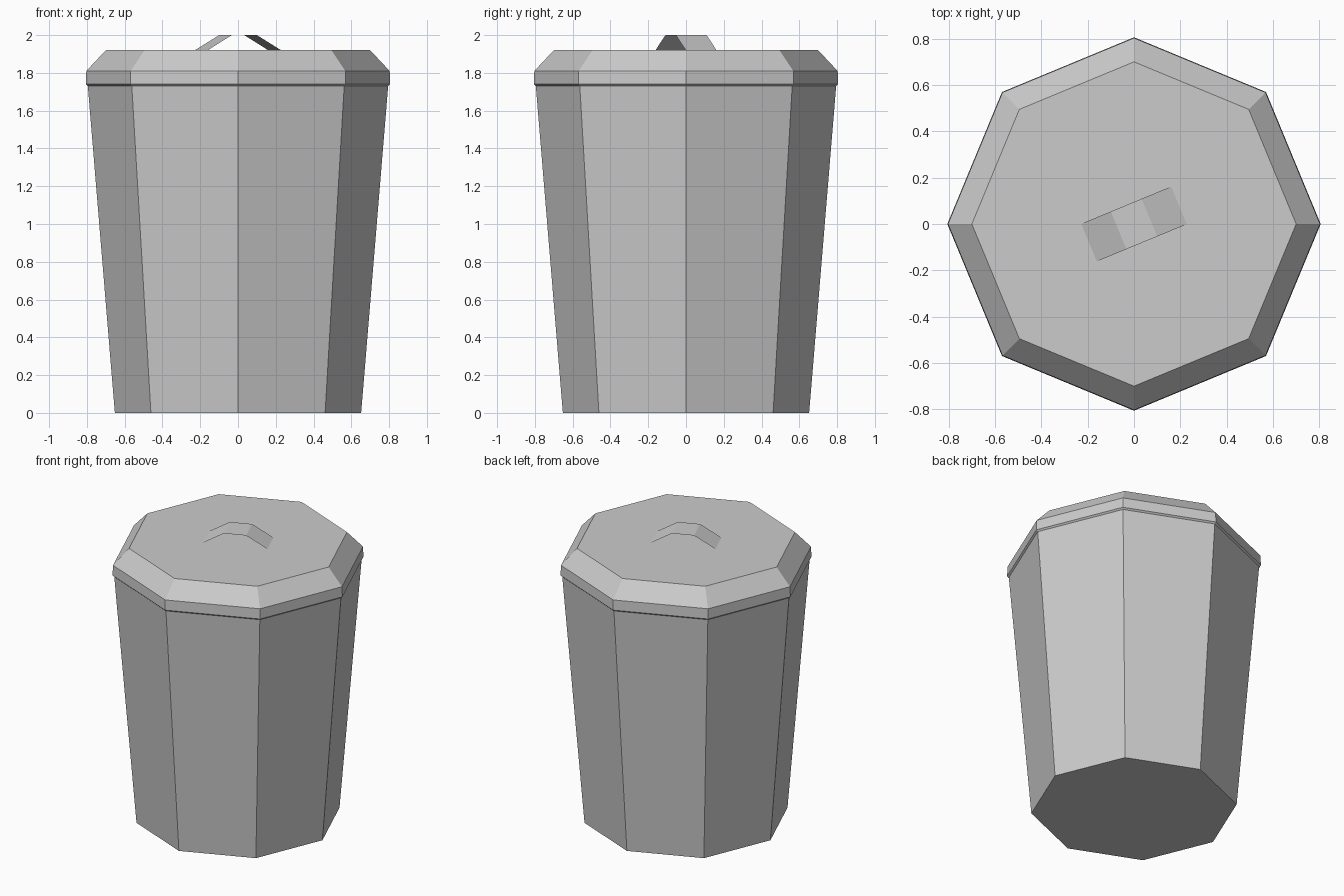
import bpy
from math import cos, sin, pi, radians

if "Cube" in bpy.data.objects:
    bpy.data.objects.remove(bpy.data.objects["Cube"])

SIDES = 8


def make_object(name, verts, faces):
    mesh = bpy.data.meshes.new(name)
    mesh.from_pydata(verts, [], faces)
    mesh.update()
    obj = bpy.data.objects.new(name, mesh)
    bpy.context.collection.objects.link(obj)
    return obj


def octagon_shell(name, profile, cap_bottom=False, cap_top=False):
    """Sweep a (radius, z) profile, listed upwards, around eight corners."""
    verts = [(r * cos(2 * pi * i / SIDES), r * sin(2 * pi * i / SIDES), z)
             for r, z in profile for i in range(SIDES)]
    faces = []
    for k in range(len(profile) - 1):
        a, b = k * SIDES, (k + 1) * SIDES
        for i in range(SIDES):
            j = (i + 1) % SIDES
            faces.append((a + i, a + j, b + j, b + i))
    if cap_bottom:
        faces.append(tuple(reversed(range(SIDES))))
    if cap_top:
        faces.append(tuple(range(len(verts) - SIDES, len(verts))))
    return make_object(name, verts, faces)


# Tapered bin body, closed at the floor
octagon_shell("bin_body", [(0.652, 0), (0.795, 1.73)], cap_bottom=True)

# Lid with a small undercut lip, a rim band and a sloped shoulder
octagon_shell("lid", [(0.795, 1.73), (0.806, 1.74), (0.803, 1.81), (0.70, 1.92)],
              cap_top=True)

# Handle: a folded thin strip on the lid, turned to follow a lid side
profile = [(-0.21, 1.92), (-0.072, 2.0), (0.072, 2.0), (0.21, 1.92)]
verts = [(u, v, z) for u, z in profile for v in (-0.088, 0.088)]
faces = [(2 * i, 2 * i + 2, 2 * i + 3, 2 * i + 1) for i in range(3)]
handle = make_object("lid_handle", verts, faces)
handle.rotation_euler.z = radians(22.5)
